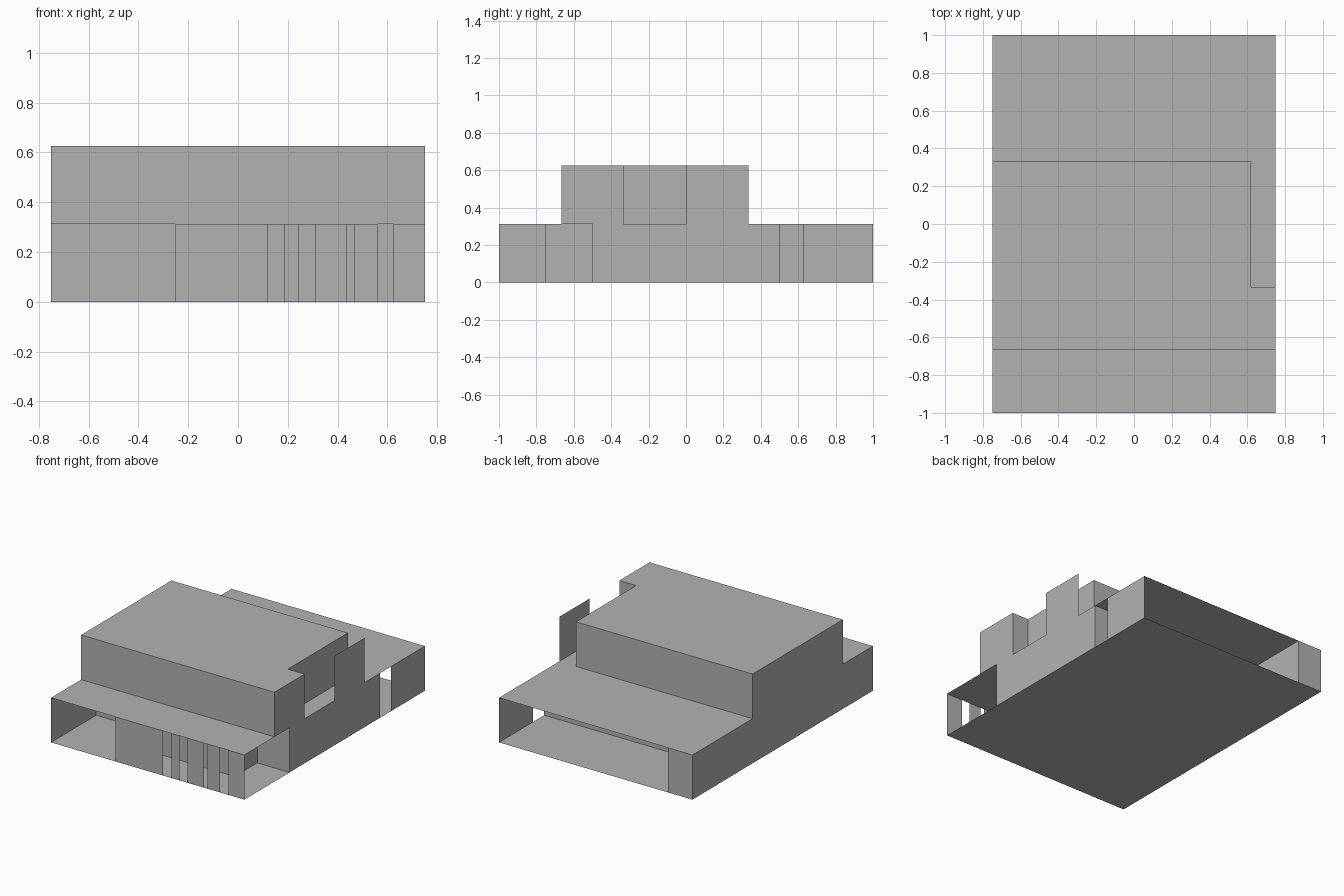
import bpy
import bmesh

cube = bpy.data.objects.get("Cube")
if cube:
    bpy.data.objects.remove(cube, do_unlink=True)

STOREY, TOP = 0.313, 0.626   # roof heights of the two storeys
W, D = 0.75, 1.0             # half width and half depth

grey = bpy.data.materials.new("plain_grey")
grey.use_nodes = True
colour = (0.45, 0.45, 0.45, 1)
grey.diffuse_color = colour
grey.node_tree.nodes["Principled BSDF"].inputs["Base Color"].default_value = colour


def finish(name, bm):
    mesh = bpy.data.meshes.new(name)
    bm.to_mesh(mesh)
    bm.free()
    mesh.materials.append(grey)
    obj = bpy.data.objects.new(name, mesh)
    bpy.context.collection.objects.link(obj)


def wall(name, path, z0=0, z1=STOREY):
    """Thin upright wall along a plan path; outside is to the right."""
    bm = bmesh.new()
    low = [bm.verts.new((x, y, z0)) for x, y in path]
    high = [bm.verts.new((x, y, z1)) for x, y in path]
    for i in range(len(path) - 1):
        bm.faces.new((low[i], low[i + 1], high[i + 1], high[i]))
    finish(name, bm)


def slab(name, outline, z, down=False):
    """Thin level sheet filling a plan outline."""
    bm = bmesh.new()
    face = bm.faces.new([bm.verts.new((x, y, z)) for x, y in outline])
    if down:
        face.normal_flip()
    finish(name, bm)


# Ground floor and lower roof
plot = [(-W, -D), (W, -D), (W, D), (-W, D)]
slab("ground_floor", plot, 0, down=True)
slab("lower_roof", plot, STOREY)

# Lower rooms with front porch, back porch and the long side wall
wall("lower_walls", [(-W, -0.5), (-0.25, -0.5), (-0.25, -0.75), (0.5, -0.75),
                     (0.5, -0.5), (W, -0.5), (W, 0.5), (-0.56, 0.5),
                     (-0.56, D), (-W, D), (-W, -D)])

# Slatted screen across the front porch
for i, (a, b) in enumerate([(-0.25, 0.12), (0.185, 0.245), (0.31, 0.435),
                            (0.465, 0.56), (0.625, W)]):
    wall(f"front_screen_{i + 1}", [(a, -D), (b, -D)])

# Side screen of the back porch and privacy screen of the balcony
wall("back_porch_screen", [(W, 0.625), (W, D)])
wall("balcony_screen", [(W, 0), (W, 1 / 3)], STOREY, TOP)

# Upper storey, set back beside the balcony
upper = [(-W, -2 / 3), (W, -2 / 3), (W, -1 / 3), (0.62, -1 / 3),
         (0.62, 1 / 3), (-W, 1 / 3)]
wall("upper_walls", upper + upper[:1], STOREY, TOP)
slab("upper_roof", upper, TOP)
